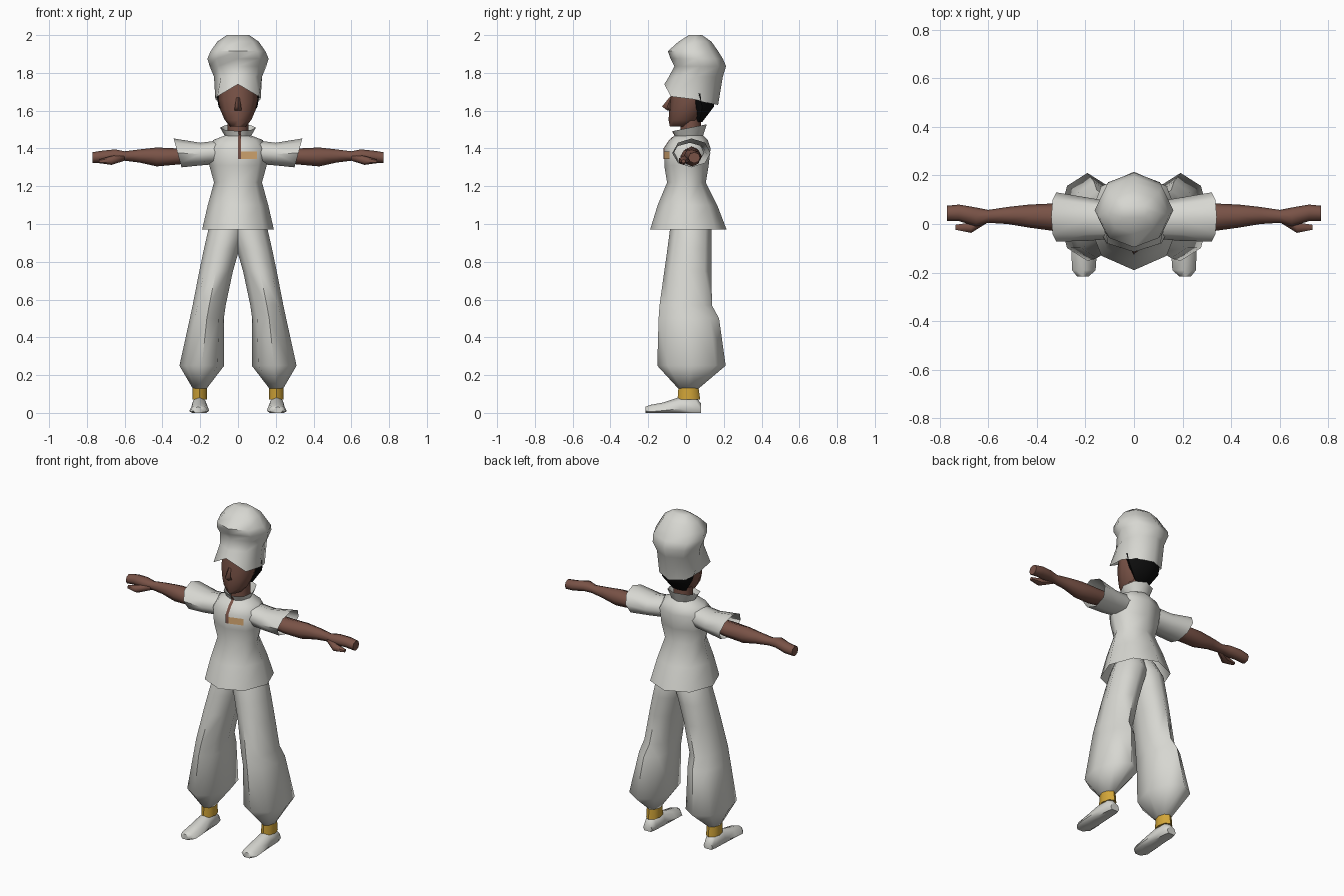
import bpy, bmesh, math
from mathutils import Vector


def material(name, r, g, b):
    m = bpy.data.materials.new(name)
    m.diffuse_color = (r, g, b, 1)
    return m


WHITE = material("white cloth", 0.68, 0.68, 0.64)
SKIN = material("brown skin", 0.19, 0.085, 0.062)
BLACK = material("black hair", 0.004, 0.004, 0.004)
GOLD = material("gold band", 0.65, 0.38, 0.04)
ORANGE = material("orange patch", 0.72, 0.42, 0.18)


def finish(name, bm, mat, mirror=False, angle=60):
    bmesh.ops.recalc_face_normals(bm, faces=bm.faces)
    me = bpy.data.meshes.new(name)
    bm.to_mesh(me)
    bm.free()
    me.materials.append(mat)
    ob = bpy.data.objects.new(name, me)
    bpy.context.collection.objects.link(ob)
    bpy.ops.object.select_all(action='DESELECT')
    ob.select_set(True)
    bpy.context.view_layer.objects.active = ob
    bpy.ops.object.shade_smooth_by_angle(angle=math.radians(angle))
    if mirror:
        mod = ob.modifiers.new("mirror", 'MIRROR')
        mod.use_mirror_merge = False
    return ob


def ring(axis, pos, u0, u1, v0, v1, tilt=0, n=8):
    """Oval ring across an axis, given by its extents; starts at the low v side."""
    pts = []
    for k in range(n):
        a = 2 * math.pi * k / n
        du, dv = math.sin(a) * (u1 - u0) / 2, -math.cos(a) * (v1 - v0) / 2
        u, v, w = (u0 + u1) / 2 + du, (v0 + v1) / 2 + dv, pos + tilt * dv
        p = {'z': (u, v, w), 'x': (w, u, v), 'y': (u, w, v)}[axis]
        pts.append((p[0], p[1], max(p[2], 0)))
    return pts


def loft(name, axis, rings, mat, start=True, end=True, mirror=False, angle=60, n=8):
    bm = bmesh.new()
    loops = []
    for r in rings:
        pts = r if isinstance(r, list) else ring(axis, *r, n=n)
        loops.append([bm.verts.new(p) for p in pts])
    for a, b in zip(loops, loops[1:]):
        for k in range(len(a)):
            j = (k + 1) % len(a)
            bm.faces.new((a[k], a[j], b[j], b[k]))
    if start:
        bm.faces.new(loops[0])
    if end:
        bm.faces.new(loops[-1])
    return finish(name, bm, mat, mirror, angle)


def plate(name, rows, mat):
    """Thin strip joining left and right points row by row."""
    bm = bmesh.new()
    vs = [[bm.verts.new(p) for p in row] for row in rows]
    for a, b in zip(vs, vs[1:]):
        bm.faces.new((a[0], a[1], b[1], b[0]))
    for f in bm.faces:
        f.normal_update()
    ob = finish(name, bm, mat)
    if ob.data.polygons[0].normal.y > 0:
        ob.data.flip_normals()
    return ob


# Tunic body, open at the hem
loft("tunic", 'z', [
    (0.97, -0.19, 0.19, -0.19, 0.215),
    (1.10, -0.16, 0.16, -0.15, 0.165),
    (1.22, -0.127, 0.127, -0.10, 0.105),
    (1.31, -0.152, 0.152, -0.115, 0.12),
    (1.40, -0.16, 0.16, -0.115, 0.13),
    (1.445, -0.13, 0.13, -0.085, 0.115),
    (1.47, -0.065, 0.065, -0.055, 0.09)], WHITE, start=False, end=False)

# Flared stand-up collar
loft("collar", 'z', [
    (1.46, -0.066, 0.066, -0.056, 0.09, 0.1),
    (1.51, -0.095, 0.095, -0.07, 0.11, 0.2)], WHITE, start=False, end=False)

# Short flared sleeves
loft("sleeve", 'x', [
    (0.08, -0.06, 0.09, 1.32, 1.445),
    (0.20, -0.07, 0.11, 1.31, 1.43),
    (0.32, -0.072, 0.13, 1.30, 1.453, 0.27)], WHITE, start=False, end=False, mirror=True)

# Neck opening strip and chest patch
plate("placket", [[(0, y - 0.004, z), (0.015, y, z)] for y, z in
                  ((-0.115, 1.345), (-0.115, 1.40), (-0.085, 1.445),
                   (-0.057, 1.47), (-0.071, 1.492))], SKIN)
plate("chest_patch", [[(x, -0.119 + 0.31 * x, 1.345), (x, -0.119 + 0.31 * x, 1.385)]
                      for x in (0.012, 0.10)], ORANGE)

# Baggy trouser legs gathered at the ankle
loft("trouser_leg", 'z', [
    (1.06, -0.05, 0.12, -0.06, 0.09),
    (0.97, -0.04, 0.157, -0.085, 0.135),
    (0.87, -0.008, 0.18, -0.098, 0.135),
    (0.75, 0.027, 0.205, -0.115, 0.135),
    (0.57, 0.065, 0.24, -0.14, 0.137),
    (0.50, 0.075, 0.255, -0.145, 0.175),
    (0.25, 0.073, 0.31, -0.152, 0.21),
    (0.13, 0.165, 0.24, -0.042, 0.068)], WHITE, mirror=True)

# Ankle bands and shoes
loft("ankle_band", 'z', [
    (0.07, 0.165, 0.241, -0.045, 0.075),
    (0.135, 0.165, 0.241, -0.04, 0.066)], GOLD, mirror=True)
loft("shoe", 'y', [
    (0.08, 0.175, 0.235, -0.02, 0.05),
    (0.05, 0.165, 0.245, -0.04, 0.085),
    (-0.03, 0.16, 0.25, -0.04, 0.085),
    (-0.12, 0.153, 0.257, -0.03, 0.055),
    (-0.19, 0.158, 0.255, -0.03, 0.042),
    (-0.215, 0.185, 0.235, -0.01, 0.032)], WHITE, mirror=True)

# Arms, flat hands and thumbs
loft("arm", 'x', [
    (0.16, -0.01, 0.07, 1.33, 1.41),
    (0.32, -0.03, 0.085, 1.315, 1.40),
    (0.43, -0.015, 0.08, 1.305, 1.405),
    (0.52, 0.0, 0.07, 1.325, 1.395),
    (0.60, 0.005, 0.058, 1.335, 1.385),
    (0.65, -0.01, 0.068, 1.335, 1.395),
    (0.72, 0.012, 0.08, 1.325, 1.388),
    (0.77, 0.012, 0.075, 1.322, 1.38)], SKIN, mirror=True)
loft("thumb", 'x', [
    (0.60, 0.005, 0.035, 1.335, 1.37),
    (0.67, -0.04, 0.01, 1.313, 1.36),
    (0.735, -0.025, -0.002, 1.322, 1.342)], SKIN, mirror=True, n=6)

# Neck, head and nose
loft("neck", 'z', [
    (1.42, -0.055, 0.055, -0.03, 0.08),
    (1.57, -0.055, 0.055, -0.03, 0.08)], SKIN)
loft("head", 'z', [
    (1.515, -0.04, 0.04, -0.085, 0.03),
    (1.55, -0.07, 0.07, -0.092, 0.07),
    (1.60, -0.092, 0.092, -0.09, 0.10),
    (1.66, -0.105, 0.105, -0.085, 0.125),
    (1.74, -0.10, 0.10, -0.075, 0.13)], SKIN)
loft("nose", 'z', [
    (1.60, -0.018, 0.018, -0.098, -0.07),
    (1.622, -0.017, 0.017, -0.127, -0.07),
    (1.67, -0.008, 0.008, -0.088, -0.07)], SKIN, n=4)

# Hair around the back of the head
loft("hair", 'z', [
    (1.54, -0.05, 0.05, 0.055, 0.086),
    (1.62, -0.103, 0.103, 0.025, 0.147),
    (1.69, -0.114, 0.114, -0.02, 0.157)], BLACK)

# Tall puffed hat with a raised front edge
half = [(0.11, -0.08, 1.675), (0.12, 0.04, 1.66), (0.09, 0.13, 1.638)]
hat_rim = ([(0, -0.115, 1.74)] + half + [(0, 0.17, 1.63)]
           + [(-x, y, z) for x, y, z in reversed(half)])
loft("hat", 'z', [
    hat_rim,
    (1.78, -0.127, 0.127, -0.09, 0.195),
    (1.835, -0.15, 0.15, -0.062, 0.212),
    (1.875, -0.162, 0.162, -0.082, 0.195),
    (1.915, -0.145, 0.145, -0.096, 0.17),
    (1.965, -0.11, 0.11, -0.04, 0.135),
    (2.0, -0.06, 0.06, 0.015, 0.085)], WHITE, start=False)
